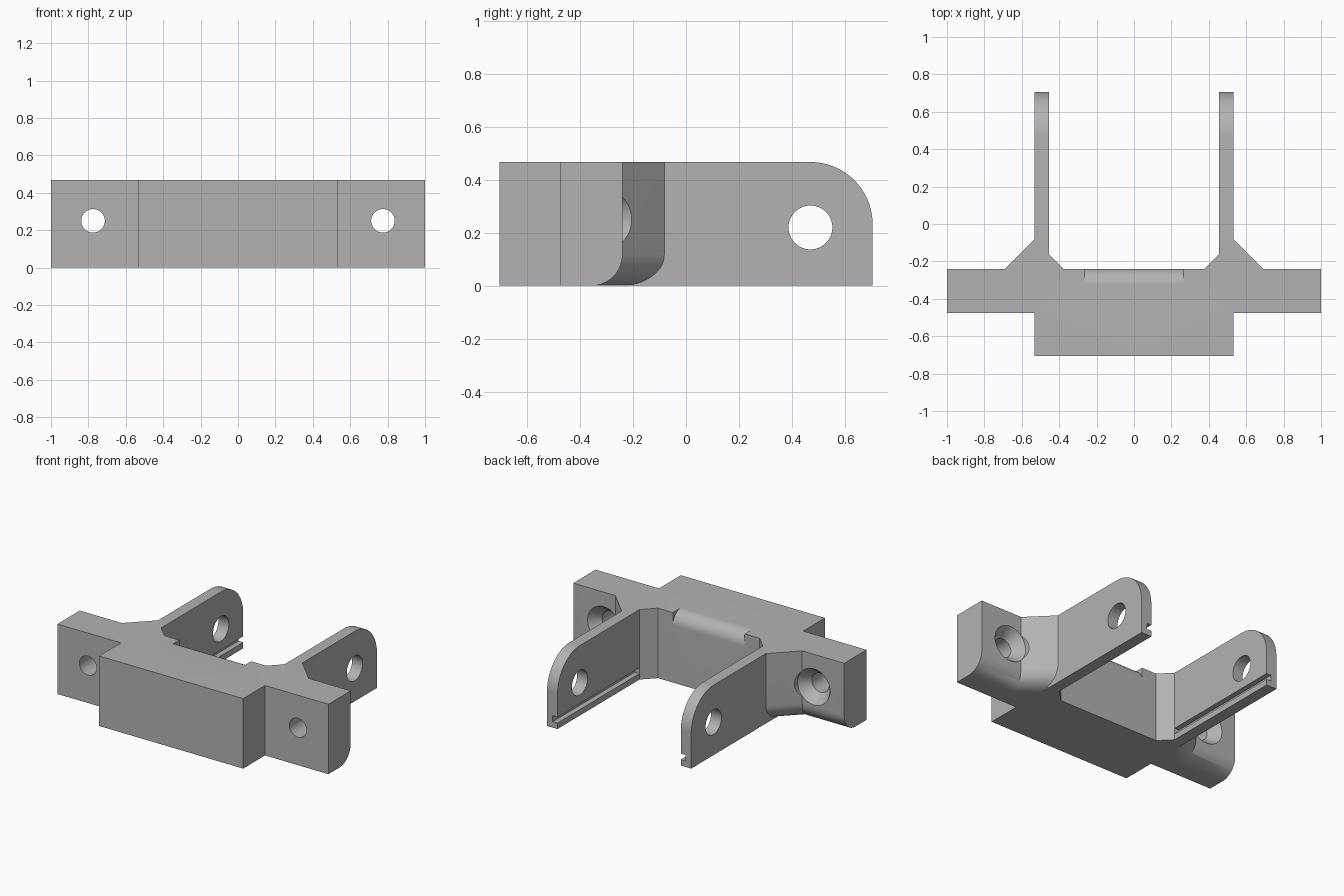
import bpy, bmesh
from math import sin, cos, pi, sqrt

if "Cube" in bpy.data.objects:
    bpy.data.objects.remove(bpy.data.objects["Cube"], do_unlink=True)

HEIGHT = 0.467
ARM_IN, ARM_OUT = 0.455, 0.532
FRONT, WING_FRONT, WING_BACK, ARM_END = -0.705, -0.475, -0.24, 0.705

grey = bpy.data.materials.new("plain_grey")
grey.use_nodes = True
colour = (0.45, 0.45, 0.45, 1)
grey.diffuse_color = colour
grey.node_tree.nodes["Principled BSDF"].inputs["Base Color"].default_value = colour


def loft(name, rings):
    """Closed solid through rings with equal point counts."""
    bm = bmesh.new()
    rows = [[bm.verts.new(p) for p in ring] for ring in rings]
    count = len(rows[0])
    for low, high in zip(rows, rows[1:]):
        for i in range(count):
            j = (i + 1) % count
            bm.faces.new((low[i], low[j], high[j], high[i]))
    bm.faces.new(rows[0][::-1])
    bm.faces.new(rows[-1])
    bmesh.ops.recalc_face_normals(bm, faces=bm.faces)
    mesh = bpy.data.meshes.new(name)
    bm.to_mesh(mesh)
    bm.free()
    mesh.materials.append(grey)
    obj = bpy.data.objects.new(name, mesh)
    bpy.context.collection.objects.link(obj)
    return obj


def side_prism(name, profile, x0, x1):
    """Extrude a (y, z) profile along x."""
    return loft(name, [[(x, y, z) for y, z in profile] for x in (x0, x1)])


def arc(cy, cz, r, start, end, steps=16):
    angles = [start + (end - start) * i / steps for i in range(steps + 1)]
    return [(cy + r * cos(a), cz + r * sin(a)) for a in angles]


def combine(target, other, operation):
    """Apply a boolean and discard the second solid."""
    mod = target.modifiers.new("combine", 'BOOLEAN')
    mod.operation, mod.solver, mod.object = operation, 'EXACT', other
    bpy.context.view_layer.update()
    graph = bpy.context.evaluated_depsgraph_get()
    mesh = bpy.data.meshes.new_from_object(target.evaluated_get(graph))
    target.modifiers.clear()
    target.data = mesh
    bpy.data.objects.remove(other, do_unlink=True)


# Half of the central block, with the inner gusset
plan = [(0, FRONT), (ARM_OUT, FRONT), (ARM_OUT, -0.16),
        (ARM_IN, -0.16), (0.375, WING_BACK), (0, WING_BACK)]
bracket = loft("bracket", [[(x, y, z) for x, y in plan] for z in (0, HEIGHT)])

# Rounded recess along the top back edge
r = 0.085
recess = arc(WING_BACK - r, HEIGHT - r, r, pi / 2, 0)
recess += [(-0.2, HEIGHT - r), (-0.2, 0.6), (WING_BACK - r, 0.6)]
combine(bracket, side_prism("recess_cutter", recess, -0.1, 0.265), 'DIFFERENCE')

# Arm with a rounded upper end
r = 0.235
profile = [(-0.16, 0), (ARM_END, 0)]
profile += arc(ARM_END - r, HEIGHT - r, r, 0, pi / 2, 24) + [(-0.16, HEIGHT)]
arm = side_prism("arm", profile, ARM_IN, ARM_OUT)
pin = arc(0.47, 0.22, 0.083, 0, 2 * pi, 48)[:-1]
combine(arm, side_prism("pin_hole_cutter", pin, 0.4, 0.6), 'DIFFERENCE')
slot = [(-0.16, 0.04), (0.8, 0.04), (0.8, 0.08), (-0.16, 0.08)]
combine(arm, side_prism("groove_cutter", slot, 0.4, ARM_IN + 0.035), 'DIFFERENCE')

# Wing and outer gusset, with the lower back edge rounded
r = 0.117
levels = [(r * (1 - sin(a)), r * (1 - cos(a)))
          for a in [pi / 2 * (1 - i / 16) for i in range(17)]]
rings = []
for z, inset in levels + [(HEIGHT, 0)]:
    back = WING_BACK - inset
    slope = 0.45 - sqrt(2) * inset
    rings.append([(ARM_OUT, WING_FRONT, z), (1, WING_FRONT, z), (1, back, z),
                  (slope - back, back, z), (ARM_OUT, slope - ARM_OUT, z)])
wing = loft("wing", rings)

# Countersunk screw hole through the wing
screw = []
for y, radius in ((-0.6, 0.063), (-0.31, 0.063), (WING_BACK, 0.12), (0, 0.12)):
    circle = arc(0.775, 0.25, radius, 0, 2 * pi, 48)[:-1]
    screw.append([(x, y, z) for x, z in circle])
combine(wing, loft("screw_hole_cutter", screw), 'DIFFERENCE')

# Join the half, open it on the centre plane and mirror it
combine(bracket, arm, 'UNION')
combine(bracket, wing, 'UNION')
bm = bmesh.new()
bm.from_mesh(bracket.data)
middle = [f for f in bm.faces if all(abs(v.co.x) < 1e-4 for v in f.verts)]
bmesh.ops.delete(bm, geom=middle, context='FACES')
bm.to_mesh(bracket.data)
bm.free()
mirror = bracket.modifiers.new("mirror", 'MIRROR')
mirror.use_clip = True

bpy.ops.object.select_all(action='DESELECT')
bracket.select_set(True)
bpy.context.view_layer.objects.active = bracket
bpy.ops.object.modifier_apply(modifier=mirror.name)
bpy.ops.object.shade_smooth_by_angle(angle=pi / 6)
